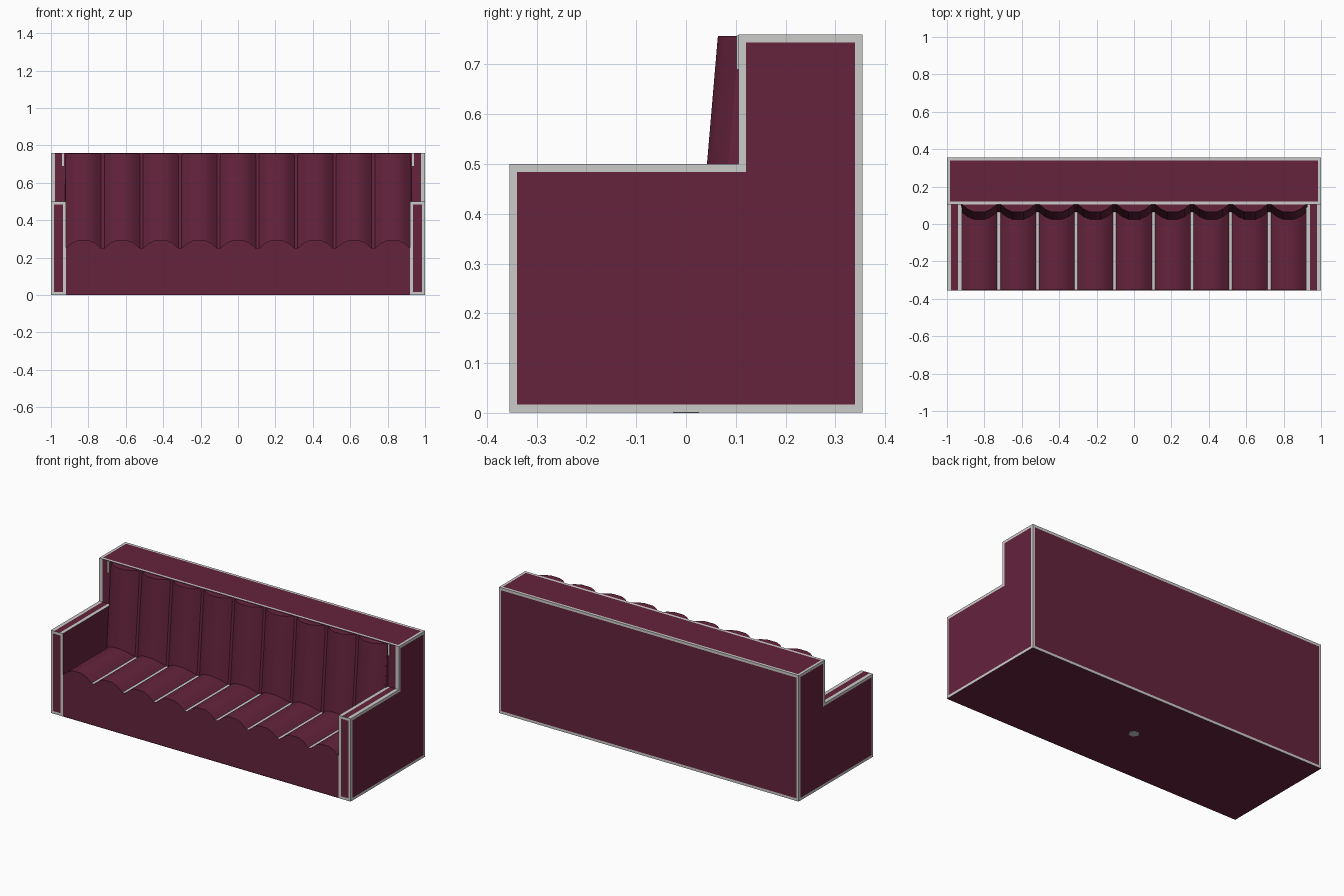
import bpy, bmesh, math

cube = bpy.data.objects.get("Cube")
if cube:
    bpy.data.objects.remove(cube, do_unlink=True)


def material(name, rgb):
    m = bpy.data.materials.new(name)
    m.use_nodes = True
    m.diffuse_color = (*rgb, 1)
    bsdf = m.node_tree.nodes["Principled BSDF"]
    bsdf.inputs["Base Color"].default_value = (*rgb, 1)
    bsdf.inputs["Roughness"].default_value = 0.8
    return m


MATS = [material("burgundy_upholstery", (0.13, 0.017, 0.046)),
        material("pale_grey_piping", (0.6, 0.6, 0.59))]
FABRIC, PIPING = 0, 1


def finish(bm, name, smooth=None):
    bmesh.ops.recalc_face_normals(bm, faces=bm.faces)
    me = bpy.data.meshes.new(name)
    bm.to_mesh(me)
    bm.free()
    for m in MATS:
        me.materials.append(m)
    ob = bpy.data.objects.new(name, me)
    bpy.context.collection.objects.link(ob)
    if smooth:
        bpy.ops.object.select_all(action="DESELECT")
        ob.select_set(True)
        bpy.context.view_layer.objects.active = ob
        bpy.ops.object.shade_smooth_by_angle(angle=math.radians(smooth))
    return ob


def loft(bm, start, end):
    """Closed solid between two matching outlines."""
    a = [bm.verts.new(p) for p in start]
    b = [bm.verts.new(p) for p in end]
    bm.faces.new(a)
    bm.faces.new(b)
    for i in range(len(a)):
        j = (i + 1) % len(a)
        bm.faces.new((a[i], a[j], b[j], b[i]))


# Main dimensions
W, D, TOP = 1.0, 0.355, 0.76
ARM_IN, ARM_TOP, BACK_Y = 0.92, 0.50, 0.105
RIM = 0.022
BASE = 0.001

# Frame: two stepped arms joined by the backrest, with piped borders
bm = bmesh.new()
bordered = []


def face(pts, mat=FABRIC, border=False):
    f = bm.faces.new([bm.verts.new(p) for p in pts])
    f.material_index = mat
    if border:
        bordered.append(f)


def rect_z(x0, x1, y0, y1, z):
    return [(x0, y0, z), (x1, y0, z), (x1, y1, z), (x0, y1, z)]


def rect_y(x0, x1, z0, z1, y):
    return [(x0, y, z0), (x1, y, z0), (x1, y, z1), (x0, y, z1)]


side = [(-D, BASE), (D, BASE), (D, TOP), (BACK_Y, TOP), (BACK_Y, ARM_TOP), (-D, ARM_TOP)]
for s in (1, -1):
    face([(s * W, y, z) for y, z in side], border=True)
    face(rect_y(s * ARM_IN, s * W, BASE, ARM_TOP, -D), border=True)
    face([(s * ARM_IN, y, z) for y, z in
          ((-D, BASE), (BACK_Y, BASE), (BACK_Y, ARM_TOP), (-D, ARM_TOP))])
    # Arm top: piping along both long edges
    cuts = [ARM_IN, ARM_IN + 0.021, W - RIM, W]
    for i, mat in enumerate((PIPING, FABRIC, PIPING)):
        face(rect_z(s * cuts[i], s * cuts[i + 1], -D, BACK_Y, ARM_TOP), mat)
    # Backrest front above the arm
    face(rect_y(s * ARM_IN, s * (W - RIM), ARM_TOP, TOP, BACK_Y))
    face(rect_y(s * (W - RIM), s * W, ARM_TOP, TOP, BACK_Y), PIPING)
face(rect_y(-W, W, BASE, TOP, D), border=True)
face(rect_z(-W, W, BACK_Y, D, TOP), border=True)
face(rect_y(-ARM_IN, ARM_IN, BASE, TOP, BACK_Y))
face(rect_z(-W, W, -D, D, BASE))
bmesh.ops.recalc_face_normals(bm, faces=bm.faces)
for f in bordered:
    ring = bmesh.ops.inset_individual(bm, faces=[f], thickness=RIM)["faces"]
    for r in ring:
        r.material_index = PIPING
    f.material_index = FABRIC
bmesh.ops.remove_doubles(bm, verts=bm.verts, dist=1e-5)
finish(bm, "sofa_frame")

# Channel tufting shared by the seat and backrest
RIBS, HALF, HEIGHT = 9, 0.93, 0.043
PITCH = 2 * HALF / RIBS
RIB = [(0.04, 0), (0.20, 0.65), (0.36, 1), (0.64, 1), (0.80, 0.65), (0.96, 0)]
channel = [(-HALF + (i + t) * PITCH, h * HEIGHT) for i in range(RIBS) for t, h in RIB]

# Seat with piping laid in the valleys
SEAT_Z = 0.25
outline = [(-HALF, BASE), (-HALF, SEAT_Z)] + [(x, SEAT_Z + h) for x, h in channel]
outline += [(HALF, SEAT_Z), (HALF, BASE)]
bm = bmesh.new()
loft(bm, [(x, 0.003 - D, z) for x, z in outline], [(x, BACK_Y - 0.002, z) for x, z in outline])
for f in bm.faces:
    c = f.calc_center_median()
    if abs(c.z - SEAT_Z) < 0.001 and len(f.verts) == 4:
        f.material_index = PIPING
finish(bm, "seat_cushion", smooth=30)


# Backrest cushion, leaning slightly backwards
def back_section(z, crown):
    pts = [(-HALF, BACK_Y + 0.01, z)]
    pts += [(x, crown + HEIGHT - h, z) for x, h in channel]
    return pts + [(HALF, BACK_Y + 0.01, z)]


bm = bmesh.new()
loft(bm, back_section(0.24, 0.02), back_section(TOP - 0.003, 0.064))
finish(bm, "backrest_cushion", smooth=30)

# Short piping ends beside the top of the backrest cushion
bm = bmesh.new()
for s in (1, -1):
    loft(bm, rect_y(s * 0.931, s * 0.941, 0.69, TOP - 0.002, BACK_Y - 0.004),
         rect_y(s * 0.931, s * 0.941, 0.69, TOP - 0.002, BACK_Y + 0.002))
for f in bm.faces:
    f.material_index = PIPING
finish(bm, "backrest_piping_ends")

# Small plate under the middle of the base
bm = bmesh.new()
hexagon = [(0.03 * math.cos(i * math.pi / 3), 0.03 * math.sin(i * math.pi / 3)) for i in range(6)]
loft(bm, [(x, y, 0) for x, y in hexagon], [(x, y, 0.003) for x, y in hexagon])
for f in bm.faces:
    f.material_index = PIPING
finish(bm, "base_plate")
